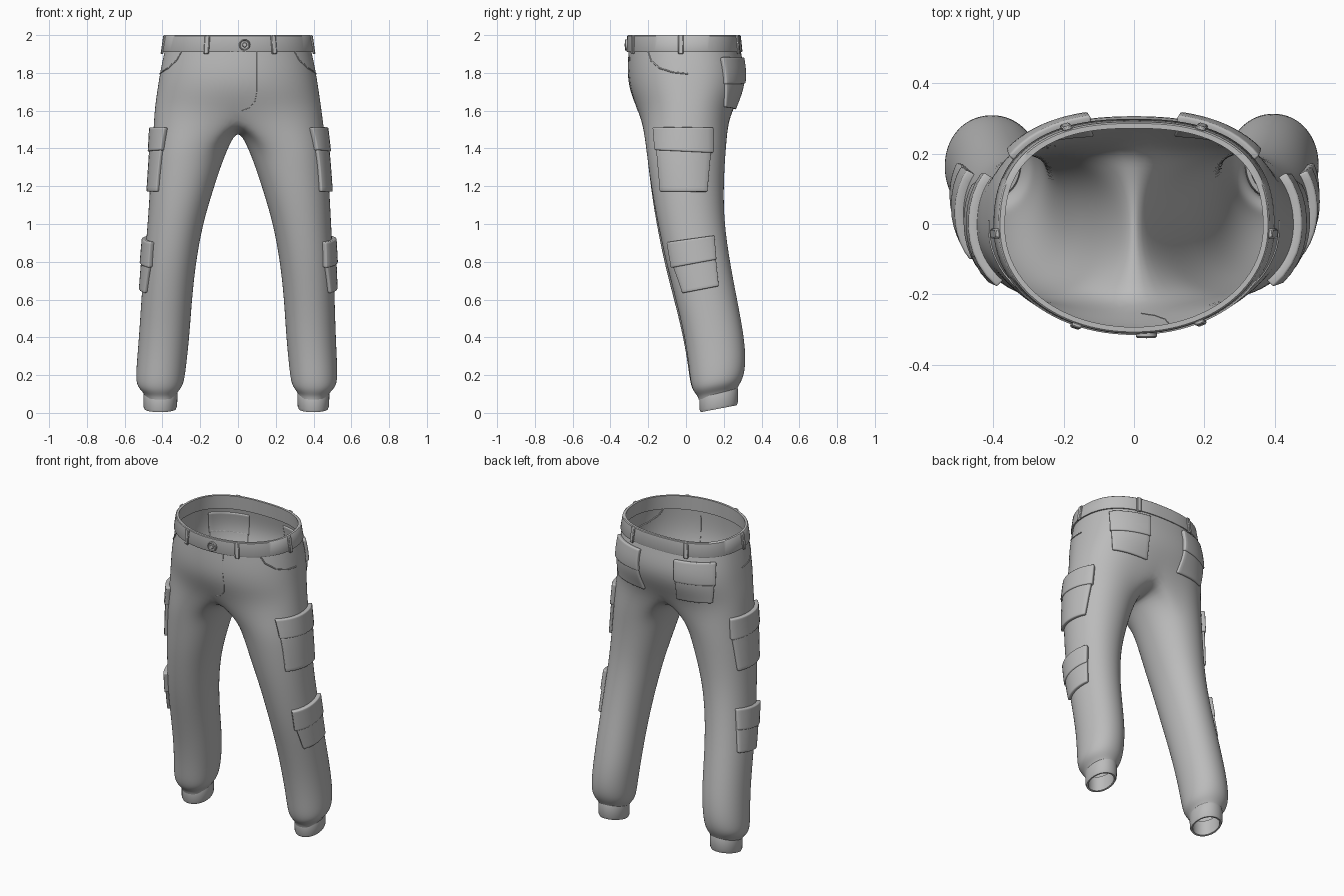
import bpy, bmesh, math
from math import sin, cos, pi
from mathutils import Vector
from mathutils.bvhtree import BVHTree

cube = bpy.data.objects.get("Cube")
if cube:
    bpy.data.objects.remove(cube)

cloth = bpy.data.materials.new("grey_cloth")
cloth.use_nodes = True
cloth.diffuse_color = (0.5, 0.5, 0.5, 1)
cloth.node_tree.nodes["Principled BSDF"].inputs["Base Color"].default_value = (0.5, 0.5, 0.5, 1)


def finish(name, bm, angle=50):
    mesh = bpy.data.meshes.new(name)
    bm.to_mesh(mesh)
    bm.free()
    ob = bpy.data.objects.new(name, mesh)
    bpy.context.collection.objects.link(ob)
    mesh.materials.append(cloth)
    bpy.ops.object.select_all(action='DESELECT')
    ob.select_set(True)
    bpy.context.view_layer.objects.active = ob
    bpy.ops.object.shade_smooth_by_angle(angle=math.radians(angle))
    return ob


def power(v, n):
    return math.copysign(abs(v) ** (2 / n), v)


def hip_point(a, hx, yf, yb, z, grow=0.0):
    """Point on the hip outline; a = 0 is the side, -90 degrees the front."""
    n = 2.5 if sin(a) > 0 else 2.05
    cy = -0.01
    ry = (yb - cy if sin(a) > 0 else cy - yf) + grow
    return Vector(((hx + grow) * power(cos(a), n), cy + ry * power(sin(a), n), z))


# Hips: height, half width, front, back
HIPS = [(1.96, .379, -.303, .284), (1.9, .394, -.307, .294), (1.8, .415, -.312, .314),
        (1.7, .43, -.3, .3), (1.6, .445, -.268, .255)]
# Legs: height, inner x, outer x, front, back
LEGS = [(1.42, .045, .467, -.215, .215), (1.3, .092, .478, -.2, .205), (1.15, .14, .487, -.178, .2),
        (1.0, .185, .494, -.15, .205), (.8, .222, .506, -.108, .233), (.6, .243, .513, -.055, .272),
        (.42, .253, .518, -.012, .306), (.28, .266, .525, .012, .318), (.19, .276, .528, .022, .311),
        (.142, .287, .52, .036, .294), (.112, .315, .487, .06, .272), (.09, .32, .478, .066, .268)]
N, OUT = 24, 16        # points round a leg, segments on its outer side


def leg_point(i, row, s, grow=0.0):
    z, xi, xo, yf, yb = row
    shift = 0
    if s < 0:          # the right leg is slimmer at the thigh and wider at the ankle
        low = max(0, 1 - z / .6)
        xi += .007 * low
        xo += .02 * low - (.017 * sin(pi * (z - .6) / 1.2) if z > .6 else 0)
        shift = -.01 * sin(pi * (z - .1) / 1.2) if .1 < z < 1.3 else 0
    a = 2 * pi * (i - OUT / 2) / N
    x = (xi + xo) / 2 + ((xo - xi) / 2 + grow) * power(cos(a), 2.1)
    y = (yf + yb) / 2 + ((yb - yf) / 2 + grow) * power(sin(a), 2.1)
    tilt = 0.19 * max(0, min(1, (.4 - z) / .25)) * (y - (yf + yb) / 2)
    return Vector((s * x, y + shift, z + tilt))


# Trouser body: hip rings, crotch seam, then one tube for each leg
bm = bmesh.new()
for s in (1, -1):
    rows = []
    for k, (z, hx, yf, yb) in enumerate(HIPS):
        ring = []
        for i in range(OUT + 1):
            a = pi * (i / OUT - .5)
            p = hip_point(a, hx, yf, yb, z)
            p.x = 0 if i in (0, OUT) else p.x * s
            if k == len(HIPS) - 1:
                p.z -= .03 * abs(sin(a)) ** 3
                p.y *= 1 - .1 * abs(sin(a)) ** 8
            ring.append(bm.verts.new(p))
        rows.append(ring)
    front, back = rows[-1][0].co, rows[-1][OUT].co
    for j in range(1, N - OUT):
        t = j / (N - OUT)
        p = back.lerp(front, t)
        p.z -= .07 * sin(pi * t) ** .8
        p.y *= .93
        rows[-1].append(bm.verts.new(p))
    for row in LEGS:
        rows.append([bm.verts.new(leg_point(i, row, s)) for i in range(N)])
    for upper, lower in zip(rows, rows[1:]):
        closed = len(upper) == N
        for i in range(N if closed else OUT):
            j = (i + 1) % N
            quad = (upper[i], lower[i], lower[j], upper[j])
            bm.faces.new(quad if s > 0 else quad[::-1])
bmesh.ops.remove_doubles(bm, verts=bm.verts, dist=1e-4)
bmesh.ops.recalc_face_normals(bm, faces=bm.faces)
body = finish("trouser_body", bm, 180)
sub = body.modifiers.new("smooth", 'SUBSURF')
sub.levels = sub.render_levels = 2
bpy.context.view_layer.update()
surface = BVHTree.FromObject(body, bpy.context.evaluated_depsgraph_get())


def on_cloth(u, z, d):
    """Surface point and outward normal, seen along direction d at offset u."""
    side = Vector((-d.y, d.x, 0))
    origin = side * u + d * 2 + Vector((0, 0, z))
    p, n, _, _ = surface.ray_cast(origin, -d)
    if p is None:
        p, n, _, _ = surface.find_nearest(side * u + d * .4 + Vector((0, 0, z)))
    return p, (n if n.dot(d) > 0 else -n)


def patch(name, corners, d, mirror, thick):
    """Raised panel laid on the cloth; corners run round from the top."""
    bm = bmesh.new()
    a, b, c, e = [Vector(q) for q in corners]
    n = 10
    grid = []
    for r in range(n + 1):
        line = []
        for q in range(n + 1):
            w = a.lerp(b, q / n).lerp(e.lerp(c, q / n), r / n)
            p, nor = on_cloth(w.x * mirror, w.y, d)
            line.append(bm.verts.new(p - nor * .006))
        grid.append(line)
    for r in range(n):
        for q in range(n):
            f = bm.faces.new((grid[r][q], grid[r + 1][q], grid[r + 1][q + 1], grid[r][q + 1]))
            f.normal_update()
            if f.normal.dot(d) < 0:
                f.normal_flip()
    ob = finish(name, bm)
    m = ob.modifiers.new("thickness", 'SOLIDIFY')
    m.thickness, m.offset = thick + .006, 1
    m = ob.modifiers.new("soft_edge", 'BEVEL')
    m.width, m.segments, m.limit_method = .006, 2, 'ANGLE'
    m.angle_limit = math.radians(45)


def seam(name, points, d, mirror, radius):
    """Stitched ridge following the cloth."""
    curve = bpy.data.curves.new(name, 'CURVE')
    curve.dimensions, curve.bevel_depth, curve.bevel_resolution = '3D', radius, 2
    curve.use_fill_caps = True
    sp = curve.splines.new('POLY')
    fine = []
    for k in range(len(points) - 1):
        a, b = Vector(points[k]), Vector(points[k + 1])
        fine += [a.lerp(b, t / 4) for t in range(4)]
    fine.append(Vector(points[-1]))
    sp.points.add(len(fine) - 1)
    for pt, w in zip(sp.points, fine):
        pt.co = (*on_cloth(w.x * mirror, w.y, d)[0], 1)
    ob = bpy.data.objects.new(name, curve)
    bpy.context.collection.objects.link(ob)
    curve.materials.append(cloth)


for s, word in ((1, "left"), (-1, "right")):
    out = Vector((s, 0, 0))
    # Thigh and shin cargo pockets
    patch(word + "_thigh_pocket", [(-.15, 1.4), (.128, 1.4), (.108, 1.17), (-.13, 1.172)], out, s, .018)
    patch(word + "_thigh_flap", [(-.162, 1.51), (.134, 1.51), (.134, 1.375), (-.154, 1.39)], out, s, .025)
    patch(word + "_shin_pocket", [(-.068, .8), (.152, .83), (.17, .67), (-.012, .635)], out, s, .018)
    patch(word + "_shin_flap", [(-.09, .905), (.142, .937), (.154, .81), (-.066, .77)], out, s, .025)
    # Seat pockets
    rear = Vector((s * .5, .866, 0))
    patch(word + "_seat_pocket", [(-.2, 1.76), (.034, 1.76), (.026, 1.61), (-.19, 1.62)], rear, s, .014)
    patch(word + "_seat_flap", [(-.206, 1.88), (.04, 1.88), (.038, 1.745), (-.204, 1.74)], rear, s, .02)
    # Curved hand pocket openings
    seam(word + "_hand_pocket", [(-.2, 1.91), (-.185, 1.865), (-.14, 1.825), (-.07, 1.803), (.01, 1.795)],
         out, s, .004)
seam("fly_stitch", [(.1, 1.91), (.1, 1.7), (.09, 1.65), (.06, 1.615), (.02, 1.6)], Vector((0, -1, 0)), 1, .0015)


def hoop(name, profile, count, place):
    """Closed band: sweep a closed profile of (growth, height) round an outline."""
    bm = bmesh.new()
    rings = [[bm.verts.new(place(i, g, h)) for i in range(count)] for g, h in profile]
    for k, ring in enumerate(rings):
        nxt = rings[(k + 1) % len(rings)]
        for i in range(count):
            j = (i + 1) % count
            bm.faces.new((ring[i], ring[j], nxt[j], nxt[i]))
    bmesh.ops.recalc_face_normals(bm, faces=bm.faces)
    return finish(name, bm, 40)


def waist(a, grow, z):
    t = (2 - z) / .1
    return hip_point(a, .379 + .015 * t, -.305 - .003 * t, .284 + .008 * t, z, grow)


# Waistband
hoop("waistband", [(-.012, 1.91), (.005, 1.91), (.008, 1.916), (.006, 1.996), (.002, 2), (-.012, 2)],
     96, lambda i, g, h: waist(2 * pi * i / 96, g, h))

# Ribbed ankle cuffs
for s, word in ((1, "left"), (-1, "right")):
    def cuff(i, g, h):
        return leg_point(i / 2, (h, .318, .48, .074, .272), s, g)
    hoop(word + "_cuff", [(-.012, .12), (0, .12), (.004, .1), (.002, .035), (-.004, .022), (-.014, .024)],
         48, cuff)

# Belt loops
for k, deg in enumerate((-114, -62, -3, 183, 66, 114)):
    a = math.radians(deg)
    p = waist(a, .009, 1.95)
    tangent = (waist(a + .02, 0, 1.95) - waist(a - .02, 0, 1.95)).normalized()
    normal = Vector((tangent.y, -tangent.x, 0))
    lean = waist(a, 0, 2) - waist(a, 0, 1.9)
    bm = bmesh.new()
    bmesh.ops.create_cube(bm, size=1)
    for v in bm.verts:
        v.co = p + tangent * v.co.x * -.028 + normal * v.co.y * .014 + lean * v.co.z
    bmesh.ops.recalc_face_normals(bm, faces=bm.faces)
    loop = finish("belt_loop_%d" % (k + 1), bm)
    loop.modifiers.new("soft_edge", 'BEVEL').width = .004

# Waist button with a raised rim and centre stud
steps = [(.03, 0), (.03, .012), (.026, .016), (.022, .012), (.013, .011), (.01, .016), (.001, .017)]
bm = bmesh.new()
rings = [[bm.verts.new((.035 + r * cos(2 * pi * i / 24), -.308 - h, 1.948 + r * sin(2 * pi * i / 24)))
          for i in range(24)] for r, h in steps]
for a, b in zip(rings, rings[1:]):
    for i in range(24):
        bm.faces.new((a[i], a[(i + 1) % 24], b[(i + 1) % 24], b[i]))
bm.faces.new(rings[-1])
bmesh.ops.recalc_face_normals(bm, faces=bm.faces)
finish("waist_button", bm, 30)
